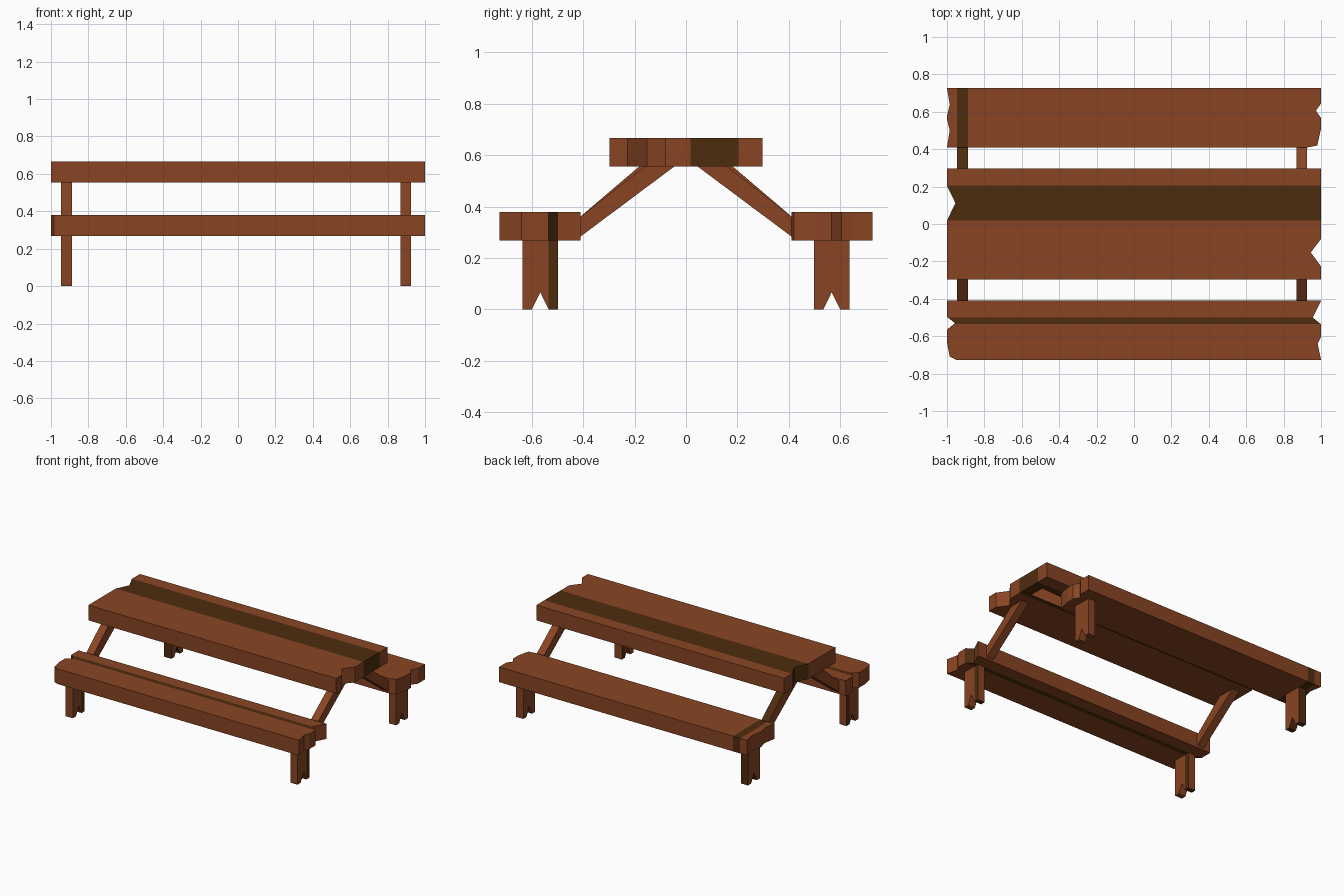
import bpy, bmesh
from mathutils import Vector

if "Cube" in bpy.data.objects:
    bpy.data.objects.remove(bpy.data.objects["Cube"])


def material(name, rgb):
    m = bpy.data.materials.new(name)
    m.diffuse_color = (*rgb, 1)
    m.use_nodes = True
    m.node_tree.nodes["Principled BSDF"].inputs["Base Color"].default_value = m.diffuse_color
    return m


BROWN = material("warm brown wood", (0.25, 0.059, 0.017))
DARK = material("dark brown wood", (0.076, 0.025, 0.0045))


def prism(name, points, depth, stripe=None):
    """Extrude a polygon by a vector; stripe = (axis, low, high) is painted
    dark on the faces that run along the other directions."""
    bm = bmesh.new()
    base = bm.faces.new([bm.verts.new(p) for p in points])
    moved = bmesh.ops.extrude_face_region(bm, geom=[base], use_keep_orig=True)
    new = [g for g in moved["geom"] if isinstance(g, bmesh.types.BMVert)]
    bmesh.ops.translate(bm, verts=new, vec=depth)
    bmesh.ops.recalc_face_normals(bm, faces=bm.faces[:])
    # concave caps become clean before cutting
    bmesh.ops.triangulate(bm, faces=[f for f in bm.faces if len(f.verts) > 4])
    if stripe:
        axis, low, high = stripe
        normal = Vector((0, 0, 0))
        normal[axis] = 1
        for level in (low, high):
            bmesh.ops.bisect_plane(bm, geom=bm.verts[:] + bm.edges[:] + bm.faces[:],
                                   plane_co=normal * level, plane_no=normal, dist=1e-5)
        for f in bm.faces:
            inside = low < f.calc_center_median()[axis] < high
            f.material_index = int(inside and abs(f.normal[axis]) < 0.9)
    mesh = bpy.data.meshes.new(name)
    bm.to_mesh(mesh)
    bm.free()
    mesh.materials.append(BROWN)
    mesh.materials.append(DARK)
    ob = bpy.data.objects.new(name, mesh)
    bpy.context.collection.objects.link(ob)
    return ob


def plank(name, left, right, z0, z1, stripe):
    """Board with worn ends; left and right run from back to front."""
    outline = [(x, y, z0) for x, y in left + right[::-1]]
    prism(name, outline, (0, 0, z1 - z0), stripe)


# Table top and the two benches
plank("table_top",
      [(-1, .297), (-1, .205), (-.955, .112), (-1, .018), (-1, -.297)],
      [(1, .297), (1, -.08), (.945, -.152), (1, -.227), (1, -.297)],
      .555, .666, (1, .018, .205))
plank("back_bench",
      [(-1, .726), (-.985, .64), (-1, .575), (-1, .56), (-.985, .50), (-1, .41)],
      [(1, .726), (1, .645), (.973, .605), (1, .567), (1, .51), (.98, .42), (.93, .41)],
      .268, .379, (0, -.946, -.888))
plank("front_bench",
      [(-1, -.41), (-1, -.497), (-.957, -.53), (-1, -.565), (-1, -.635),
       (-.985, -.71), (-.95, -.726)],
      [(1, -.41), (.955, -.50), (1, -.536), (1, -.605), (.982, -.64), (1, -.726)],
      .268, .379, (1, -.535, -.50))

# Notched legs and slanted braces at both ends of each bench
LEG = [(.499, 0), (.535, 0), (.567, .066), (.60, 0), (.636, 0), (.636, .269), (.499, .269)]
for end, x0, x1, top_y in (("left", -.946, -.888, .182), ("right", .868, .926, .16)):
    brace = [(.045, .556), (top_y, .556), (.412, .36), (.412, .282)]
    for side, s in (("front", -1), ("back", 1)):
        dark_end = side == "back" and end == "left"
        stripe = (0, x0 - .01, x1 + .01) if dark_end else None
        leg_stripe = (1, -.535, -.49) if side == "front" else stripe
        prism(f"{side}_{end}_leg", [(x0, s * y, z) for y, z in LEG],
              (x1 - x0, 0, 0), leg_stripe)
        prism(f"{side}_{end}_brace", [(x0, s * y, z) for y, z in brace],
              (x1 - x0, 0, 0), stripe)
